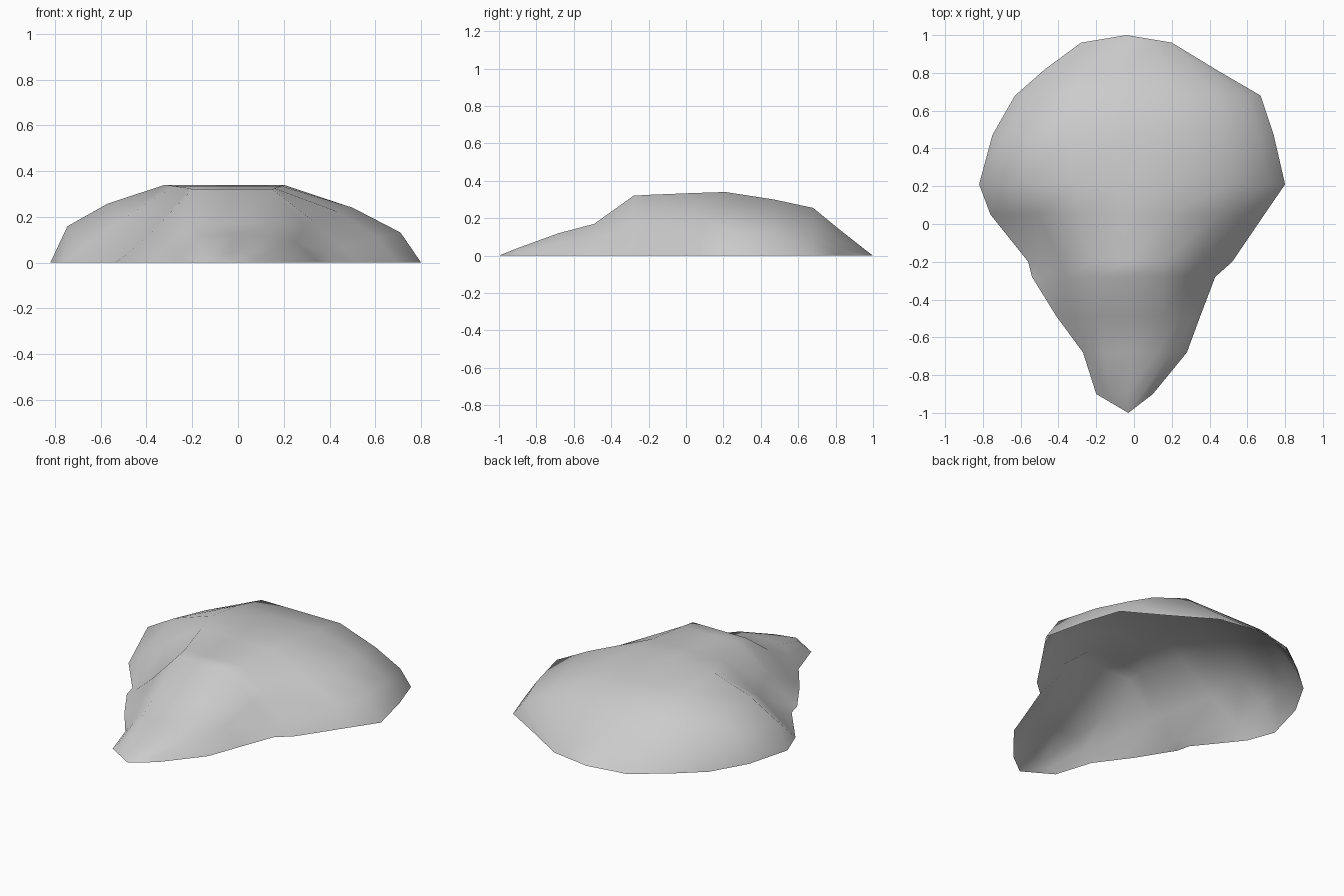
import bpy
import bmesh

default_cube = bpy.data.objects.get("Cube")
if default_cube:
    bpy.data.objects.remove(default_cube, do_unlink=True)


def flat_material(name, colour):
    material = bpy.data.materials.new(name)
    material.use_nodes = True
    material.diffuse_color = colour
    shader = next(n for n in material.node_tree.nodes if n.type == "BSDF_PRINCIPLED")
    shader.inputs["Base Color"].default_value = colour
    shader.inputs["Roughness"].default_value = 0.9
    return material


# Cross-sections from the narrow nose to the broad back:
# y, left rim x, right rim x, left shoulder x, right shoulder x,
# crest height, left flank power, right flank power
# (a power below one bulges the flank, above one hollows it)
stations = [
    (-.9, -.2, .1, -.11, .04, .04, 1, 1),
    (-.68, -.27, .28, -.16, .12, .12, .8, .8),
    (-.49, -.41, .35, -.2, .15, .17, 1, .9),
    (-.28, -.54, .43, -.2, .15, .32, 1.2, 1),
    (-.2, -.56, .52, -.21, .16, .325, 1.2, .9),
    (.05, -.76, .69, -.28, .19, .335, .9, .6),
    (.21, -.82, .8, -.32, .2, .34, .4, .5),
    (.47, -.75, .74, -.33, .2, .3, .48, .5),
    (.68, -.63, .67, -.32, .2, .255, .6, .55),
    (.82, -.47, .43, -.26, .17, .14, .75, .7),
    (.96, -.28, .2, -.15, .1, .03, 1, 1),
]
flank_steps = (0, .15, .5, 1)


def flank(rim, shoulder, height, power):
    """Points climbing from the ground rim to the shoulder."""
    return [(rim + (shoulder - rim) * t, height * t ** power) for t in flank_steps]


def section(bm, station):
    y, left, right, left_top, right_top, height, left_power, right_power = station
    points = flank(left, left_top, height, left_power)
    points.append(((left_top + right_top) / 2, height))
    points += reversed(flank(right, right_top, height, right_power))
    return [bm.verts.new((x, y, z)) for x, z in points]


# Open-bottomed mound skin
bm = bmesh.new()
rows = [section(bm, station) for station in stations]
for front, back in zip(rows, rows[1:]):
    for i in range(len(front) - 1):
        bm.faces.new((front[i], front[i + 1], back[i + 1], back[i]))

# Pointed ends closing the first and last sections at ground level
nose_tip = bm.verts.new((-.03, -1, 0))
back_tip = bm.verts.new((-.04, 1, 0))
for i in range(len(rows[0]) - 1):
    bm.faces.new((nose_tip, rows[0][i + 1], rows[0][i]))
    bm.faces.new((back_tip, rows[-1][i], rows[-1][i + 1]))

# Soft shading, with every face turned outward
bm.normal_update()
for face in bm.faces:
    face.smooth = True
    if face.normal.z < 0:
        face.normal_flip()

mesh = bpy.data.meshes.new("mound_shell")
bm.to_mesh(mesh)
bm.free()
mesh.materials.append(flat_material("stone_grey", (.6, .6, .6, 1)))
mound = bpy.data.objects.new("mound_shell", mesh)
bpy.context.collection.objects.link(mound)
